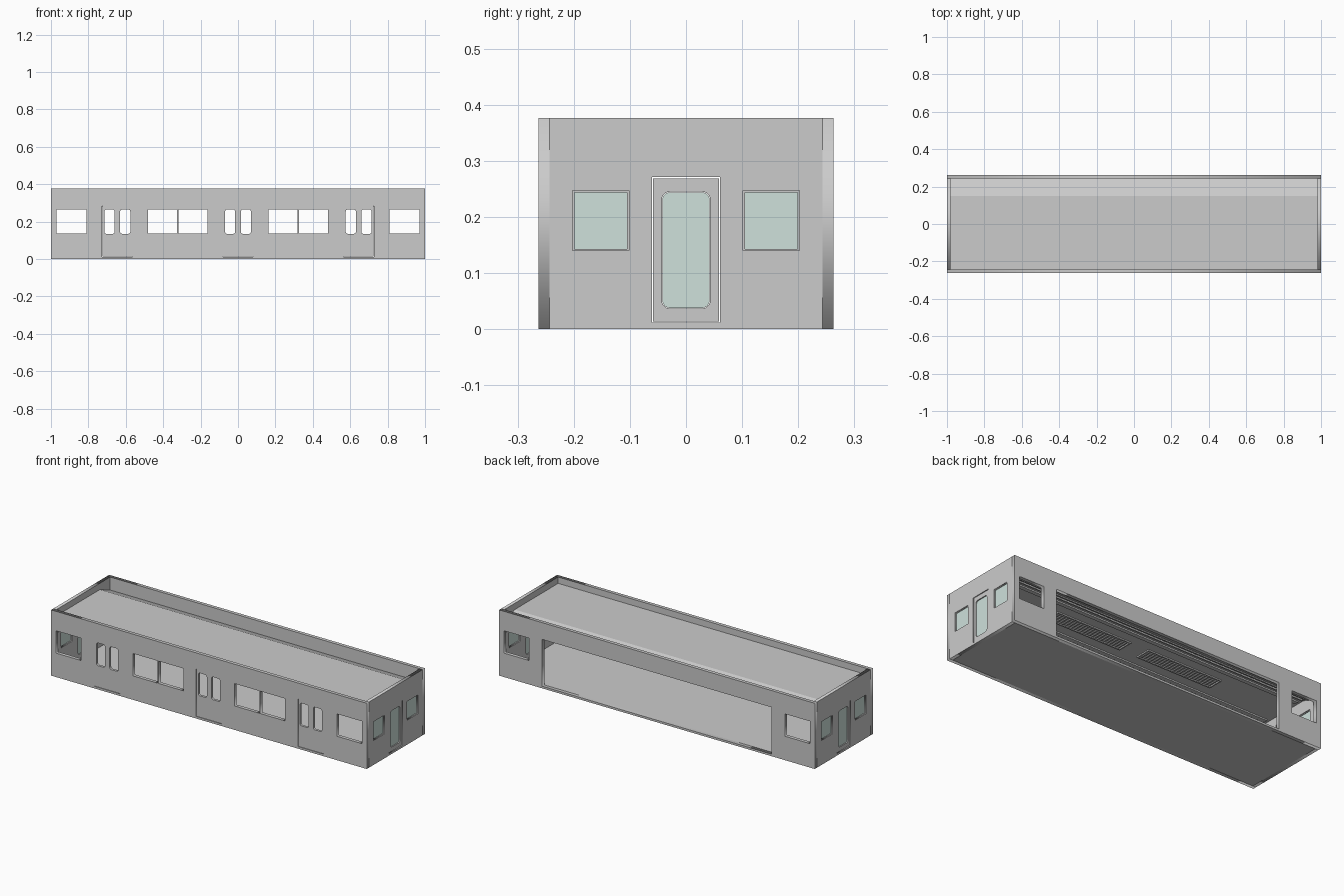
import bpy, bmesh, math

if "Cube" in bpy.data.objects:
    bpy.data.objects.remove(bpy.data.objects["Cube"])

L, W, H, T = 1.0, 0.263, 0.376, 0.02   # half length, half width, height, wall thickness


def box(name, x0, x1, y0, y1, z0, z1):
    bm = bmesh.new()
    bmesh.ops.create_cube(bm, size=1)
    for v in bm.verts:
        v.co = ((x0 + x1) / 2 + v.co.x * (x1 - x0),
                (y0 + y1) / 2 + v.co.y * (y1 - y0),
                (z0 + z1) / 2 + v.co.z * (z1 - z0))
    me = bpy.data.meshes.new(name)
    bm.to_mesh(me)
    bm.free()
    ob = bpy.data.objects.new(name, me)
    bpy.context.collection.objects.link(ob)
    return ob


def outline(u0, u1, v0, v1, r=0.0):
    """Rectangle outline, optionally with rounded corners."""
    if r == 0:
        return [(u0, v0), (u1, v0), (u1, v1), (u0, v1)]
    pts = []
    for i, (cu, cv) in enumerate([(u1 - r, v1 - r), (u0 + r, v1 - r), (u0 + r, v0 + r), (u1 - r, v0 + r)]):
        for k in range(6):
            a = math.pi / 2 * (i + k / 5)
            pts.append((cu + r * math.cos(a), cv + r * math.sin(a)))
    return pts


def panel(name, loops, thick, plane, pos):
    """Flat sheet: first loop is the outside, the rest are holes.
    plane 'side' lies in XZ at y=pos, 'end' lies in YZ at x=pos."""
    cu = bpy.data.curves.new(name, 'CURVE')
    cu.dimensions = '2D'
    cu.fill_mode = 'BOTH'
    cu.extrude = thick / 2
    for pts in loops:
        sp = cu.splines.new('POLY')
        sp.points.add(len(pts) - 1)
        for p, (u, v) in zip(sp.points, pts):
            p.co = (u, v, 0, 1)
        sp.use_cyclic_u = True
    ob = bpy.data.objects.new(name, cu)
    bpy.context.collection.objects.link(ob)
    if plane == 'side':
        ob.rotation_euler = (math.pi / 2, 0, 0)
        ob.location = (0, pos, 0)
    else:
        ob.rotation_euler = (math.pi / 2, 0, math.pi / 2)
        ob.location = (pos, 0, 0)
    bpy.ops.object.select_all(action='DESELECT')
    ob.select_set(True)
    bpy.context.view_layer.objects.active = ob
    bpy.ops.object.convert(target='MESH')
    return bpy.context.object


def extrude_x(name, profile, x0, x1):
    bm = bmesh.new()
    f = bm.faces.new([bm.verts.new((x0, y, z)) for y, z in profile])
    r = bmesh.ops.extrude_face_region(bm, geom=[f])
    bmesh.ops.translate(bm, vec=(x1 - x0, 0, 0),
                        verts=[g for g in r['geom'] if isinstance(g, bmesh.types.BMVert)])
    bmesh.ops.recalc_face_normals(bm, faces=bm.faces)
    me = bpy.data.meshes.new(name)
    bm.to_mesh(me)
    bm.free()
    ob = bpy.data.objects.new(name, me)
    bpy.context.collection.objects.link(ob)
    return ob


glass = bpy.data.materials.new("pale_glass")
glass.diffuse_color = (0.62, 0.75, 0.71, 1)
glass.use_nodes = True
glass.node_tree.nodes["Principled BSDF"].inputs["Base Color"].default_value = glass.diffuse_color

# Front wall: three doorways, two double windows, two end windows
small = [outline(s * 0.89 - 0.08, s * 0.89 + 0.08, 0.137, 0.265) for s in (-1, 1)]
doubles = []
for s in (-1, 1):
    c = s * 0.322
    doubles += [outline(c - 0.16, c - 0.003, 0.137, 0.265), outline(c + 0.003, c + 0.16, 0.137, 0.265)]
door_x = (-0.645, 0, 0.645)
doorways = [outline(c - 0.081, c + 0.081, 0.012, 0.285) for c in door_x]
panel("front_wall", [outline(-L, L, 0, H)] + small + doubles + doorways, T, 'side', -W + T / 2)

# Sliding door pairs with rounded window openings
for c in door_x:
    holes = [outline(c + s * 0.042 - 0.027, c + s * 0.042 + 0.027, 0.135, 0.265, 0.011) for s in (-1, 1)]
    panel("sliding_doors", [outline(c - 0.08, c + 0.08, 0.013, 0.284)] + holes, 0.014, 'side', -W + 0.009)

# Back wall: one wide cutaway opening between the end windows
panel("back_wall", [outline(-L, L, 0, H)] + small + [outline(-0.727, 0.727, 0.012, 0.28)],
      T, 'side', W - T / 2)

# End walls with gangway door and two glazed windows each
for s in (-1, 1):
    x = s * (L - T / 2)
    wins = [outline(k * 0.152 - 0.05, k * 0.152 + 0.05, 0.14, 0.247) for k in (-1, 1)]
    yi = W - T
    panel("end_wall", [outline(-yi, yi, 0, H), outline(-0.061, 0.061, 0.012, 0.271)] + wins, T, 'end', x)
    panel("end_door", [outline(-0.059, 0.059, 0.014, 0.269),
                       outline(-0.043, 0.043, 0.037, 0.245, 0.014)], 0.014, 'end', s * (L - 0.01))
    panes = [("end_door_glass", outline(-0.042, 0.042, 0.038, 0.244, 0.013))]
    panes += [("end_window_glass", outline(k * 0.152 - 0.049, k * 0.152 + 0.049, 0.141, 0.246)) for k in (-1, 1)]
    for name, pts in panes:
        panel(name, [pts], 0.004, 'end', x).data.materials.append(glass)
    # Thin window frames
    for k in (-1, 1):
        c = k * 0.152
        panel("end_window_frame", [outline(c - 0.05, c + 0.05, 0.14, 0.247),
                                   outline(c - 0.047, c + 0.047, 0.143, 0.244)], 0.012, 'end', x)

# Floor
box("floor", -L + T, L - T, -W + T, W - T, 0, 0.011)

# Recessed roof, sloping down along the back, with coved ceiling below
yi = W - T
extrude_x("roof", [(-yi, 0.34), (0.15, 0.34), (yi, 0.302), (yi, 0.284),
                   (0.15, 0.318), (-0.15, 0.318), (-yi, 0.284)], -L + T, L - T)

# Ceiling vents: frame plus slats
for s in (-1, 1):
    c = s * 0.295
    for y in (-0.042, 0.042):
        box("vent_frame_side", c - 0.235, c + 0.235, y - 0.004, y + 0.004, 0.311, 0.319)
    for x in (c - 0.235, c + 0.235):
        box("vent_frame_end", x - 0.004, x + 0.004, -0.046, 0.046, 0.311, 0.319)
    for i in range(24):
        x = c - 0.22 + i * 0.44 / 23
        box("vent_slat", x - 0.004, x + 0.004, -0.038, 0.038, 0.313, 0.319)

# Lengthwise ceiling lights and trim rails
for s in (-1, 1):
    for y, w, z in ((0.12, 0.012, 0.31), (0.165, 0.004, 0.303), (0.2, 0.004, 0.292)):
        box("ceiling_strip", -0.96, 0.96, s * y - w, s * y + w, z, z + 0.01)
